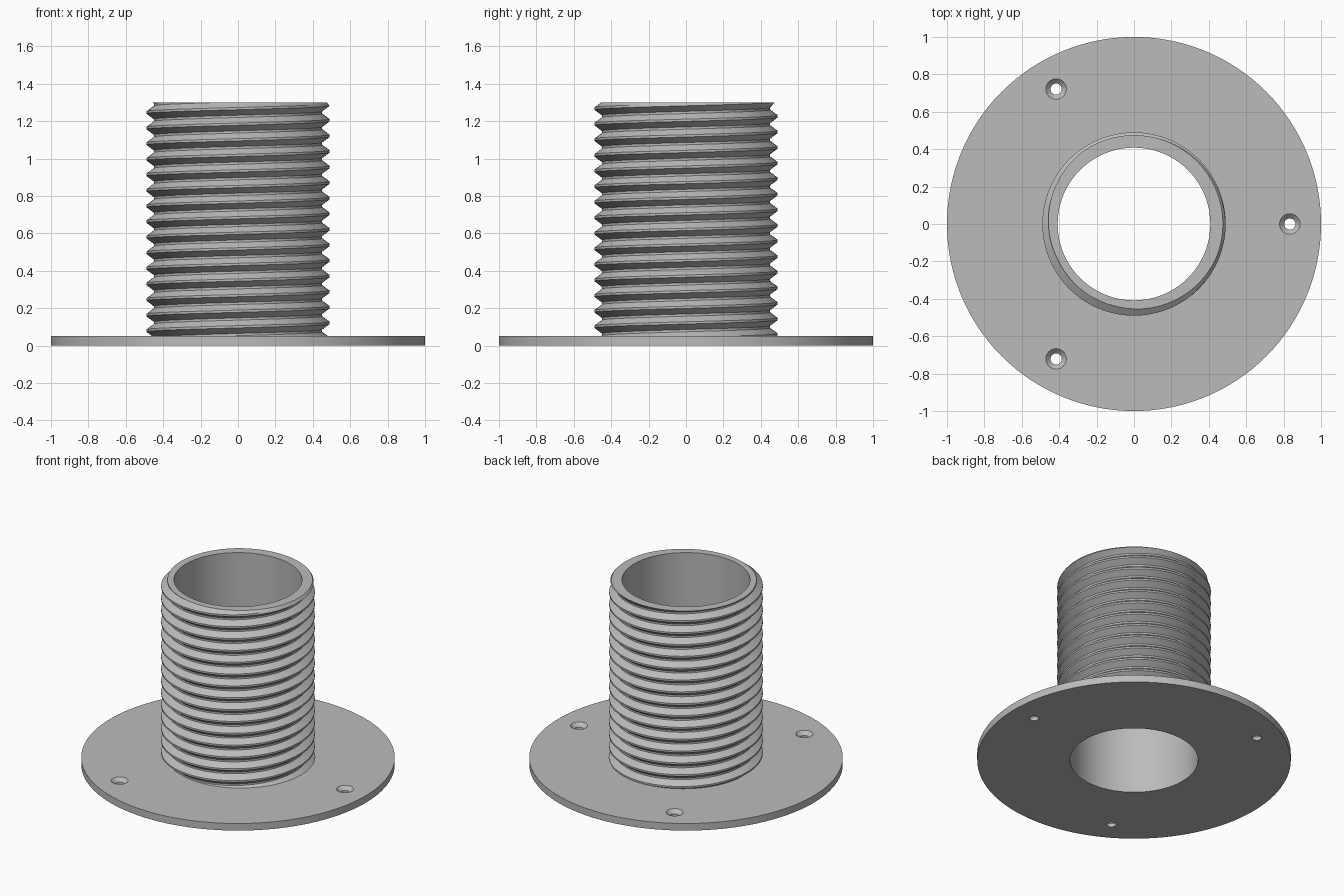
import bpy, bmesh, math

if "Cube" in bpy.data.objects:
    bpy.data.objects.remove(bpy.data.objects["Cube"])

PITCH = 1 / 12           # rise of the thread per turn
BASE, TOP = 0.05, 1.3    # threaded length
BORE, ROOT, CREST = 0.408, 0.45, 0.49
CREST_Z = 1.288          # height of the top crest at angle zero
FLAT = 0.006             # half width of the crest and root flats
SEG = 128

grey = bpy.data.materials.new("grey")
grey.diffuse_color = (0.5, 0.5, 0.5, 1)
grey.use_nodes = True
grey.node_tree.nodes["Principled BSDF"].inputs["Base Color"].default_value = grey.diffuse_color


def finish(name, bm):
    bmesh.ops.remove_doubles(bm, verts=bm.verts, dist=1e-5)
    bmesh.ops.recalc_face_normals(bm, faces=bm.faces)
    mesh = bpy.data.meshes.new(name)
    bm.to_mesh(mesh)
    bm.free()
    mesh.materials.append(grey)
    obj = bpy.data.objects.new(name, mesh)
    bpy.context.collection.objects.link(obj)
    return obj


def activate(obj):
    bpy.ops.object.select_all(action='DESELECT')
    obj.select_set(True)
    bpy.context.view_layer.objects.active = obj


def polar(r, a, z):
    return (r * math.cos(a), r * math.sin(a), z)


def lathe(name, profile, segments, closed=True):
    """Turn a list of (radius, z) points around the z axis."""
    bm = bmesh.new()
    rings = [[bm.verts.new(polar(r, math.tau * i / segments, z))
              for i in range(segments)] for r, z in profile]
    pairs = list(zip(rings, rings[1:]))
    if closed:
        pairs.append((rings[-1], rings[0]))
    else:
        bm.faces.new(rings[0])
        bm.faces.new(rings[-1])
    for lo, hi in pairs:
        for i in range(segments):
            j = (i + 1) % segments
            bm.faces.new((lo[i], lo[j], hi[j], hi[i]))
    return finish(name, bm)


# Flange with three countersunk screw holes
flange = lathe("flange", [(BORE, 0), (1, 0), (1, BASE), (BORE, BASE)], SEG)
for n in range(3):
    cutter = lathe("screw_hole_cutter",
                   [(0.03, -0.02), (0.03, 0.025), (0.055, 0.05), (0.055, 0.08)],
                   32, closed=False)
    cutter.location = polar(0.833, math.tau * n / 3, 0)
    cutter.hide_render = True
    activate(flange)
    mod = flange.modifiers.new("screw_hole", 'BOOLEAN')
    mod.operation = 'DIFFERENCE'
    mod.solver = 'EXACT'
    mod.object = cutter
    bpy.ops.object.modifier_apply(modifier=mod.name)
    bpy.data.objects.remove(cutter)


# Threaded tube
def thread_radius(a, z):
    """Trapezoid thread radius, eased in slightly at the top rim."""
    d = (z - CREST_Z - PITCH * a / math.tau) % PITCH
    d = min(d, PITCH - d)
    t = (d - FLAT) / (PITCH / 2 - 2 * FLAT)
    r = CREST + (ROOT - CREST) * min(1, max(0, t))
    return min(r, 0.475 + 0.8 * (TOP - z))


bm = bmesh.new()
offsets = (-FLAT, FLAT, PITCH / 2 - FLAT, PITCH / 2 + FLAT)
columns = []
for i in range(SEG + 1):
    a = math.tau * i / SEG
    col = [bm.verts.new(polar(BORE, a, BASE))]
    for n in range(-17, 3):
        for off in offsets:
            z = CREST_Z + PITCH * (n + a / math.tau) + off
            z = min(TOP, max(BASE, z))
            col.append(bm.verts.new(polar(thread_radius(a, z), a, z)))
    col.append(bm.verts.new(polar(BORE, a, TOP)))
    columns.append(col)
for left, right in zip(columns, columns[1:]):
    # Thread, top rim
    for k in range(1, len(left) - 1):
        bm.faces.new((left[k], right[k], right[k + 1], left[k + 1]))
    # Bore wall
    bm.faces.new((left[-1], right[-1], right[0], left[0]))
tube = finish("threaded_tube", bm)

for obj in (flange, tube):
    activate(obj)
    bpy.ops.object.shade_smooth_by_angle(angle=math.radians(25))
